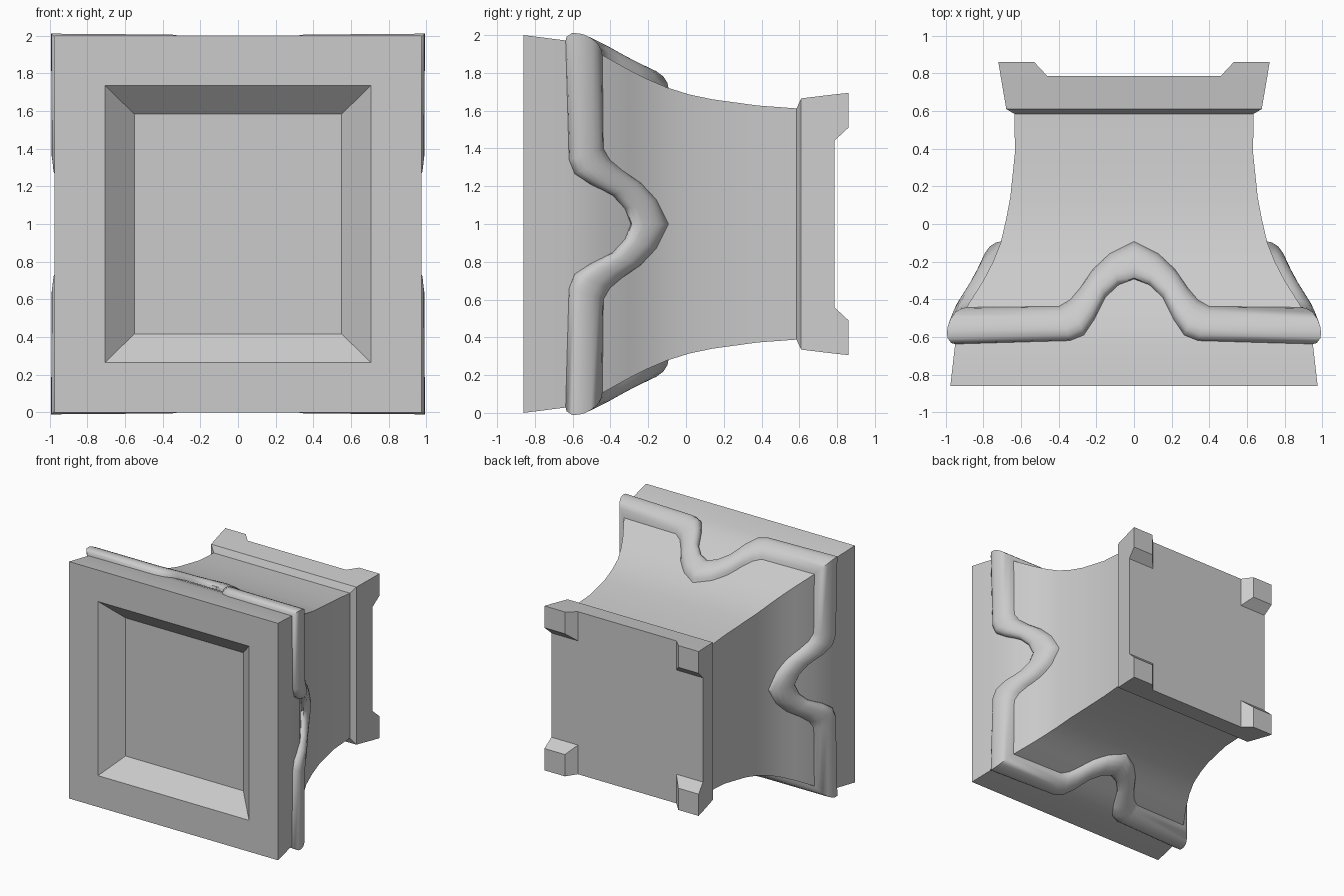
import bpy, bmesh

if "Cube" in bpy.data.objects:
    bpy.data.objects.remove(bpy.data.objects["Cube"])

CZ = 1.0  # height of the central axis

# Flared body profile: depth y, half width x, half height z
PROFILE = [(-0.86, 0.975, 1.0), (-0.64, 0.95, 0.972), (-0.54, 0.925, 0.94),
           (-0.44, 0.888, 0.893), (-0.30, 0.80, 0.815), (-0.20, 0.748, 0.765),
           (-0.10, 0.708, 0.722), (0.02, 0.68, 0.685), (0.14, 0.657, 0.66),
           (0.38, 0.632, 0.627), (0.585, 0.635, 0.612), (0.61, 0.678, 0.665),
           (0.785, 0.708, 0.686)]


def half(y, axis):
    """Half size of the body at depth y (axis 1 = x, 2 = z)."""
    for a, b in zip(PROFILE, PROFILE[1:]):
        if y <= b[0]:
            t = (y - a[0]) / (b[0] - a[0])
            return a[axis] + t * (b[axis] - a[axis])
    return PROFILE[-1][axis]


def finish(bm, name, angle=None):
    bmesh.ops.recalc_face_normals(bm, faces=bm.faces)
    me = bpy.data.meshes.new(name)
    bm.to_mesh(me)
    bm.free()
    ob = bpy.data.objects.new(name, me)
    bpy.context.collection.objects.link(ob)
    if angle:
        bpy.ops.object.select_all(action='DESELECT')
        ob.select_set(True)
        bpy.context.view_layer.objects.active = ob
        bpy.ops.object.shade_smooth_by_angle(angle=angle)
    return ob


def bridge(bm, a, b):
    n = len(a)
    for i in range(n):
        bm.faces.new((a[i], a[(i + 1) % n], b[(i + 1) % n], b[i]))


# Body with the sloped recess in the front
bm = bmesh.new()
stations = [(-0.715, 0.55, 0.583), (-0.86, 0.705, 0.735)] + PROFILE
rings = [[bm.verts.new((sx * hx, y, CZ + sz * hz))
          for sx, sz in ((-1, -1), (1, -1), (1, 1), (-1, 1))]
         for y, hx, hz in stations]
for a, b in zip(rings, rings[1:]):
    bridge(bm, a, b)
bm.faces.new(rings[0])
bm.faces.new(rings[-1])
finish(bm, "body", 0.3)

# Rounded trim: outer and inner edge points (across, y), corner to middle
EDGES = [((0.40, -0.435), (0.34, -0.622)), ((0.34, -0.40), (0.265, -0.592)),
         ((0.285, -0.335), (0.21, -0.51)), ((0.22, -0.24), (0.15, -0.39)),
         ((0.13, -0.155), (0.08, -0.325)), ((0.0, -0.09), (0.0, -0.295))]
# Cross-section: fraction from inner to outer edge, height above the body
SECTION = [(0, -0.012), (0.04, 0.022), (0.18, 0.05), (0.35, 0.06), (0.5, 0.063),
           (0.68, 0.062), (0.86, 0.05), (0.96, 0.025), (1, -0.012)]
full = [(o, i, 1) for o, i in EDGES] + [(o, i, -1) for o, i in EDGES[-2::-1]]

bm = bmesh.new()
sections = []
# Each side: outward axis, outward sign, direction the path runs
for axis, sign, run in ((2, 1, 1), (1, -1, 1), (2, -1, -1), (1, 1, -1)):
    # mitred corner at the start of the side
    corner = []
    for t, h in SECTION:
        y = -0.64 + 0.2 * t
        out, across = sign * (half(y, axis) + h), run * (half(y, 3 - axis) + h)
        x, z = (across, out) if axis == 2 else (out, across)
        corner.append(bm.verts.new((x, y, CZ + z)))
    sections.append(corner)
    for o, i, m in full:
        row = []
        for t, h in SECTION:
            u = run * m * (i[0] + (o[0] - i[0]) * t)
            y = i[1] + (o[1] - i[1]) * t
            out = sign * (half(y, axis) + h)
            x, z = (u, out) if axis == 2 else (out, u)
            row.append(bm.verts.new((x, y, CZ + z)))
        sections.append(row)
for k, a in enumerate(sections):
    bridge(bm, a, sections[(k + 1) % len(sections)])
finish(bm, "wavy_trim", 0.75)

# Four tapered feet on the back plate
for sx in (-1, 1):
    for sz in (-1, 1):
        bm = bmesh.new()
        loops = []
        for y, xi, xo, zi, zo in ((0.785, 0.46, 0.708, 0.44, 0.686),
                                  (0.86, 0.53, 0.72, 0.51, 0.694)):
            loops.append([bm.verts.new((sx * x, y, CZ + sz * z)) for x, z in
                          ((xi, zi), (xo, zi), (xo, zo), (xi, zo))])
        bridge(bm, *loops)
        bm.faces.new(loops[0])
        bm.faces.new(loops[1])
        side = "left" if sx < 0 else "right"
        finish(bm, f"{'upper' if sz > 0 else 'lower'}_{side}_foot")
